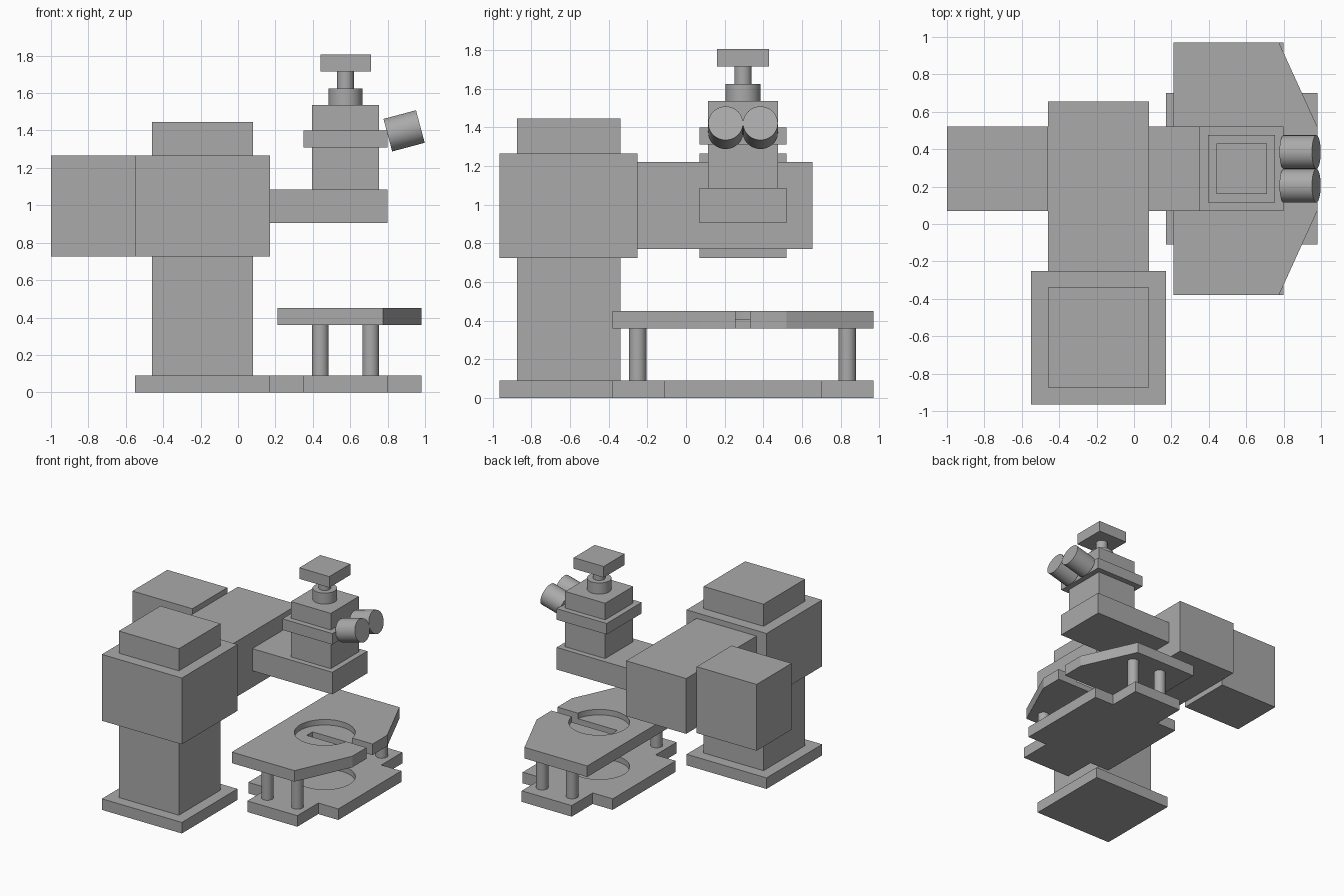
import bpy, bmesh, math
from mathutils import Matrix, Vector

if "Cube" in bpy.data.objects:
    bpy.data.objects.remove(bpy.data.objects["Cube"])

grey = bpy.data.materials.new("plain_grey")
grey.use_nodes = True
COLOUR = (0.4, 0.4, 0.4, 1)
grey.diffuse_color = COLOUR
grey.node_tree.nodes["Principled BSDF"].inputs["Base Color"].default_value = COLOUR


def finish(name, bm):
    bmesh.ops.recalc_face_normals(bm, faces=bm.faces)
    mesh = bpy.data.meshes.new(name)
    bm.to_mesh(mesh)
    bm.free()
    obj = bpy.data.objects.new(name, mesh)
    bpy.context.collection.objects.link(obj)
    mesh.materials.append(grey)
    return obj


def box(name, x, y, z):
    bm = bmesh.new()
    size = Matrix.Diagonal((x[1] - x[0], y[1] - y[0], z[1] - z[0], 1))
    centre = Vector((sum(x), sum(y), sum(z))) / 2
    bmesh.ops.create_cube(bm, size=1, matrix=Matrix.Translation(centre) @ size)
    return finish(name, bm)


def cylinder(name, centre, radius, length, tilt=0, sides=48):
    bm = bmesh.new()
    matrix = Matrix.Translation(centre) @ Matrix.Rotation(tilt, 4, "Y")
    bmesh.ops.create_cone(bm, cap_ends=True, segments=sides, radius1=radius,
                          radius2=radius, depth=length, matrix=matrix)
    obj = finish(name, bm)
    activate(obj)
    bpy.ops.object.shade_smooth_by_angle(angle=math.radians(30))
    return obj


def prism(name, outline, z):
    bm = bmesh.new()
    face = bm.faces.new([bm.verts.new((px, py, z[0])) for px, py in outline])
    top = bmesh.ops.extrude_face_region(bm, geom=[face])["geom"]
    verts = [v for v in top if isinstance(v, bmesh.types.BMVert)]
    bmesh.ops.translate(bm, verts=verts, vec=(0, 0, z[1] - z[0]))
    return finish(name, bm)


def activate(obj):
    bpy.ops.object.select_all(action="DESELECT")
    obj.select_set(True)
    bpy.context.view_layer.objects.active = obj


def cut(obj, cutter):
    cutter.hide_render = True
    mod = obj.modifiers.new("cut", "BOOLEAN")
    mod.operation, mod.solver, mod.object = "DIFFERENCE", "EXACT", cutter
    activate(obj)
    bpy.ops.object.modifier_apply(modifier=mod.name)
    bpy.data.objects.remove(cutter)


# Tower: wide base and head, narrower column and cap
wide = ((-0.55, 0.17), (-0.965, -0.25))
narrow = ((-0.46, 0.08), (-0.875, -0.34))
box("tower_base", *wide, (0, 0.09))
box("tower_column", *narrow, (0.09, 0.725))
box("tower_head", *wide, (0.725, 1.265))
box("tower_cap", *narrow, (1.265, 1.445))

# Arms reaching back, then out to both sides
ARM_Y = (0.07, 0.52)
box("main_arm", (-0.46, 0.08), (-0.25, 0.655), (0.77, 1.22))
box("counterweight", (-1, -0.46), ARM_Y, (0.725, 1.265))
box("viewing_arm", (0.08, 0.8), ARM_Y, (0.905, 1.085))

# Viewing head stacked on the arm
CX, CY = 0.575, 0.295
box("viewing_body", (0.395, 0.755), (0.115, 0.475), (1.085, 1.535))
box("viewing_collar", (0.35, 0.8), ARM_Y, (1.31, 1.4))
cylinder("knob_boss", (CX, CY, 1.58), 0.09, 0.09)
cylinder("knob_stem", (CX, CY, 1.67), 0.045, 0.09)
box("knob_top", (0.44, 0.71), (0.16, 0.43), (1.715, 1.805))

# Pair of tilted eyepieces
for side, sign in (("right", -1), ("left", 1)):
    cylinder(side + "_eyepiece", (0.888, CY + sign * 0.09, 1.398), 0.09, 0.18,
             tilt=math.radians(75))

# Cross-shaped lower plate with a round recess
xs, ys = (0.17, 0.35, 0.8, 0.98), (-0.38, -0.11, 0.7, 0.97)
cross = [(xs[i], ys[j]) for i, j in ((1, 0), (2, 0), (2, 1), (3, 1), (3, 2), (2, 2),
                                     (2, 3), (1, 3), (1, 2), (0, 2), (0, 1), (1, 1))]
lower = prism("lower_plate", cross, (0, 0.09))
cut(lower, cylinder("recess_cutter", (CX, CY, 0.095), 0.225, 0.1))

# Stage with tapered corners, round recess and open slot
stage = prism("stage_plate", [(0.21, -0.38), (0.775, -0.38), (0.98, 0.07),
                              (0.98, 0.52), (0.775, 0.97), (0.21, 0.97)], (0.36, 0.45))
cut(stage, cylinder("stage_recess_cutter", (CX, CY, 0.455), 0.225, 0.1))
cut(stage, box("slot_cutter", (0.44, 1.1), (0.255, 0.33), (0.3, 0.5)))

# Four stage legs
for end, y in (("front", -0.25), ("back", 0.835)):
    for side, x in (("right", 0.44), ("left", 0.71)):
        cylinder(f"{end}_{side}_leg", (x, y, 0.225), 0.045, 0.27)
